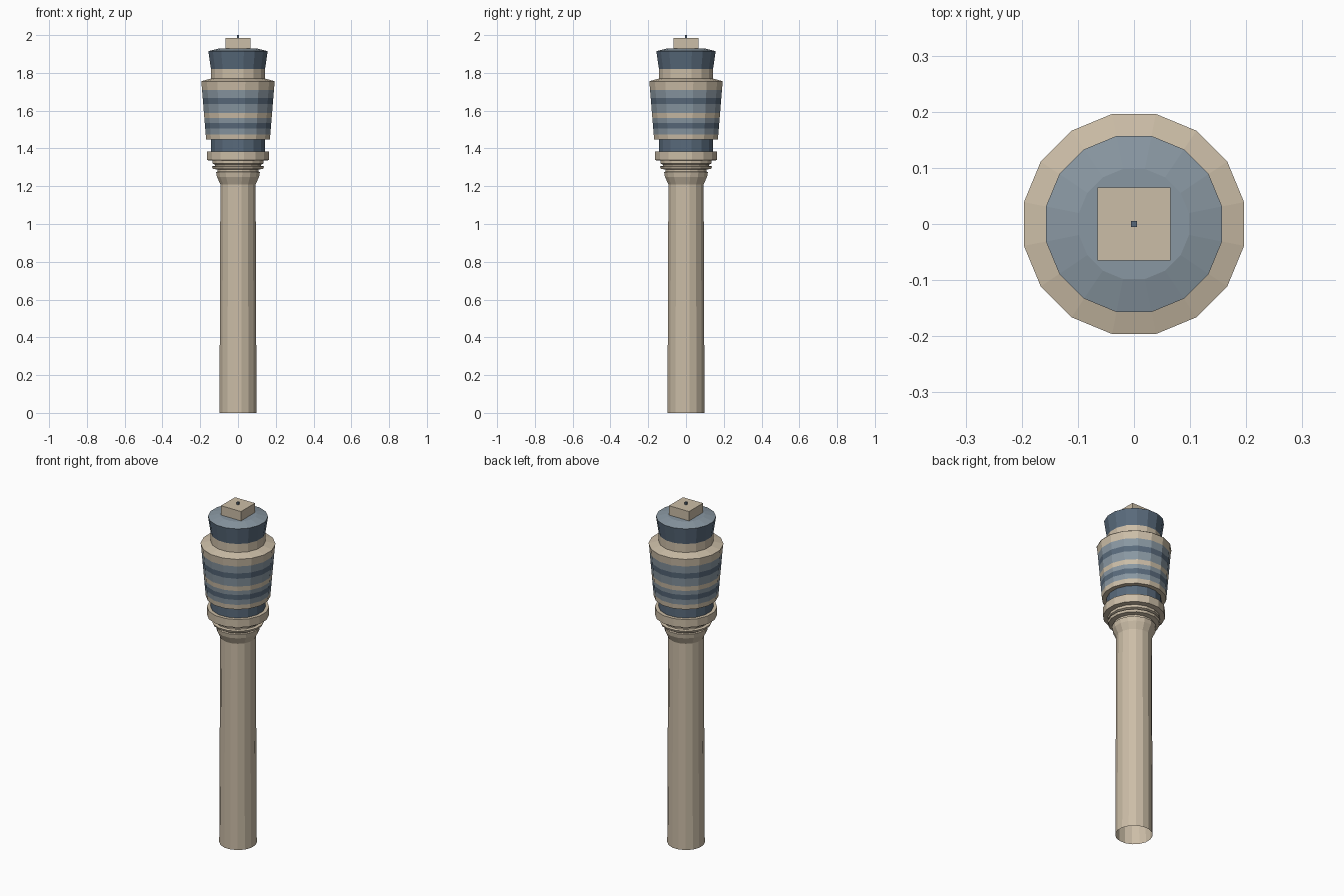
import bpy, math

if "Cube" in bpy.data.objects:
    bpy.data.objects.remove(bpy.data.objects["Cube"])

def material(name, rgb):
    m = bpy.data.materials.new(name)
    m.diffuse_color = (*rgb, 1)
    m.use_nodes = True
    m.node_tree.nodes["Principled BSDF"].inputs["Base Color"].default_value = m.diffuse_color
    return m

TAN = material("sandstone", (0.60, 0.51, 0.385))
LIGHT = material("pale slate glass", (0.25, 0.31, 0.36))
DARK = material("dark slate blue", (0.10, 0.145, 0.20))
MATS = [TAN, LIGHT, DARK]
SIDES = 16

def lathe(name, profile, bands, cap=False):
    """Spin (radius, z) points; bands holds a material index per profile segment."""
    verts, faces, idx = [], [], []
    for r, z in profile:
        for i in range(SIDES):
            a = (i + 0.5) * math.tau / SIDES
            verts.append((r * math.cos(a), r * math.sin(a), z))
    for k in range(len(profile) - 1):
        for i in range(SIDES):
            j = (i + 1) % SIDES
            a, b = k * SIDES, (k + 1) * SIDES
            faces.append((a + i, a + j, b + j, b + i))
            idx.append(bands[k])
    if cap:
        faces.append(tuple((len(profile) - 1) * SIDES + i for i in range(SIDES)))
        idx.append(bands[-1])
    return make(name, verts, faces, idx)

def make(name, verts, faces, idx):
    me = bpy.data.meshes.new(name)
    me.from_pydata(verts, [], faces)
    for m in MATS:
        me.materials.append(m)
    for p, i in zip(me.polygons, idx):
        p.material_index = i
    ob = bpy.data.objects.new(name, me)
    bpy.context.collection.objects.link(ob)
    return ob

def box(name, half, z0, z1, mat):
    v = [(x * half, y * half, z) for z in (z0, z1)
         for x, y in ((-1, -1), (1, -1), (1, 1), (-1, 1))]
    f = [(3, 2, 1, 0), (4, 5, 6, 7)] + [(i, (i + 1) % 4, (i + 1) % 4 + 4, i + 4) for i in range(4)]
    return make(name, v, f, [mat] * 6)

# Shaft, open underneath, with flared top
lathe("shaft", [(0.10, 0), (0.095, 1.21), (0.114, 1.25), (0.118, 1.275)], [0] * 3)

# Stepped collar under the cabin
collar = [(0.118, 1.275), (0.111, 1.278), (0.111, 1.288), (0.136, 1.292), (0.141, 1.305),
          (0.125, 1.308), (0.125, 1.315), (0.138, 1.32), (0.138, 1.335), (0.166, 1.338),
          (0.166, 1.385), (0.146, 1.385)]
lathe("collar", collar, [0] * (len(collar) - 1))

# Recessed dark window ring
lathe("lower_window_ring", [(0.146, 1.385), (0.146, 1.447)], [2])

# Striped drum widening upward, with sloped roof
heights = [1.447, 1.475, 1.505, 1.535, 1.56, 1.587, 1.635, 1.667, 1.71, 1.755]
drum = [(0.146, 1.447)] + [(0.172 + 0.026 * (z - 1.447) / 0.308, z) for z in heights]
drum += [(0.20, 1.755), (0.146, 1.77)]
lathe("striped_drum", drum, [0, 0, 1, 2, 1, 0, 1, 2, 1, 0, 0, 0])

# Neck and control room
lathe("upper_neck", [(0.146, 1.77), (0.146, 1.82)], [0])
lathe("control_room", [(0.146, 1.82), (0.16, 1.915)], [2])
lathe("control_room_roof", [(0.16, 1.915), (0.10, 1.93)], [1], cap=True)

# Roof block and mast
box("roof_block", 0.065, 1.93, 1.985, 0)
box("mast", 0.005, 1.985, 2.0, 2)
